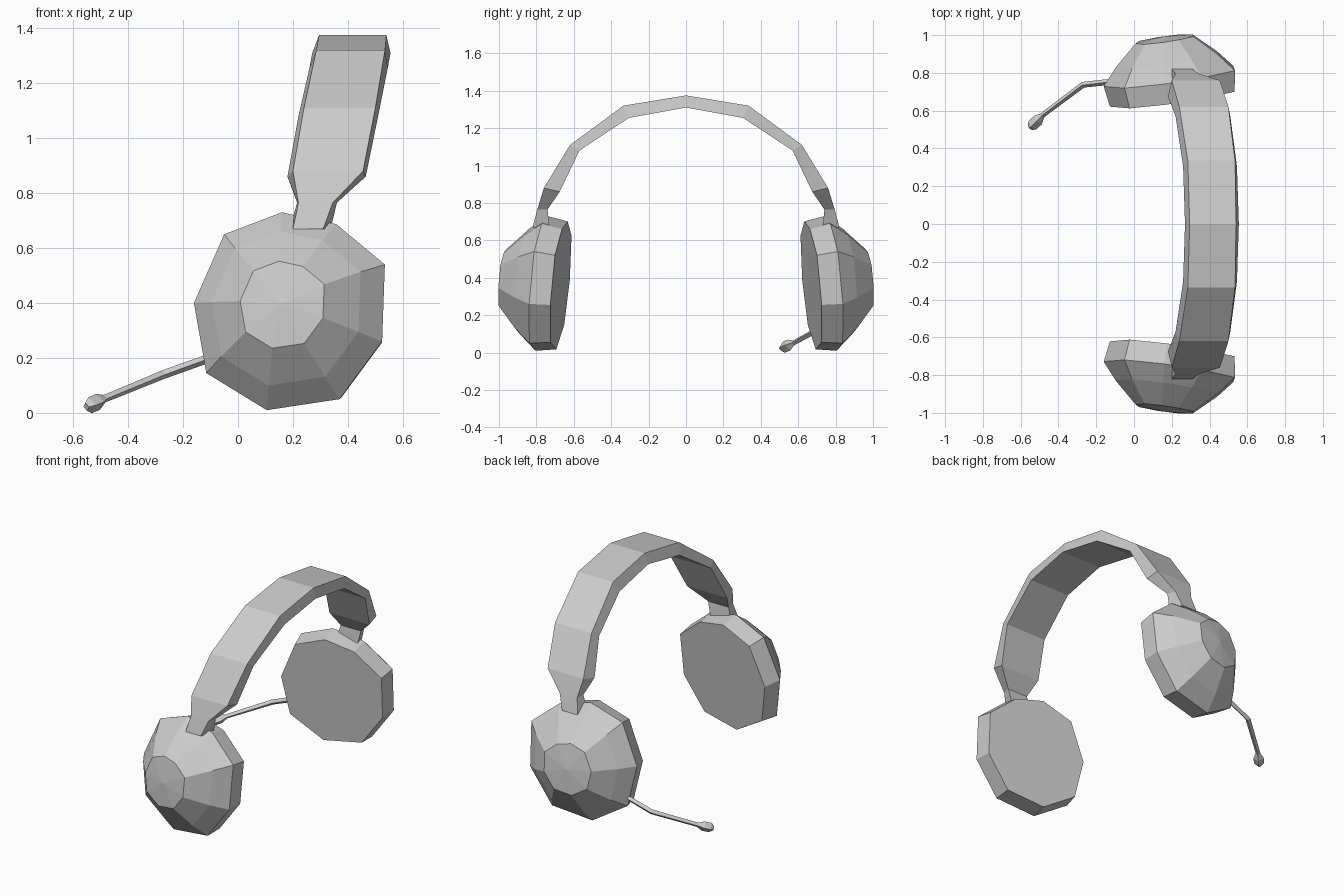
import bpy, bmesh
from mathutils import Vector

if "Cube" in bpy.data.objects:
    bpy.data.objects.remove(bpy.data.objects["Cube"])


def loft(name, rings, cap_start=True, cap_end=True, mirror=False):
    """Skin a list of equal-length point rings; optionally mirror across y."""
    bm = bmesh.new()
    loops = [[bm.verts.new(p) for p in ring] for ring in rings]
    n = len(loops[0])
    for a, b in zip(loops, loops[1:]):
        for i in range(n):
            j = (i + 1) % n
            bm.faces.new((a[i], a[j], b[j], b[i]))
    if cap_start:
        bm.faces.new(loops[0])
    if cap_end:
        # shallow fan closing the last ring
        bmesh.ops.poke(bm, faces=[bm.faces.new(loops[-1])])
    bmesh.ops.recalc_face_normals(bm, faces=bm.faces)
    if not (cap_start and cap_end):
        # open half: make sure the first face points away from the model's inside
        bm.faces.ensure_lookup_table()
        top = max(bm.faces, key=lambda f: f.calc_center_median().z)
        if top.normal.z < 0:
            bmesh.ops.reverse_faces(bm, faces=bm.faces)
    me = bpy.data.meshes.new(name)
    bm.to_mesh(me)
    bm.free()
    ob = bpy.data.objects.new(name, me)
    bpy.context.collection.objects.link(ob)
    if mirror:
        m = ob.modifiers.new("mirror", 'MIRROR')
        m.use_axis = (False, True, False)
        m.use_mirror_merge = True
    return ob


# Ear cups: nine-sided rim outline (x, z about the cup centre), tilted outward
RIM = [(.345, .163), (.168, .31), (-.03, .353), (-.24, .273), (-.35, .023),
       (-.305, -.232), (-.085, -.367), (.18, -.327), (.335, -.117)]
NORMAL = Vector((-.14, 1, .10))


def cup_ring(scale, h):
    c = Vector((.205, .67, .366)) + NORMAL * h
    return [c + Vector((x * scale, (.14 * x - .10 * z) * scale, z * scale))
            for x, z in RIM]


cups = loft("ear_cups", [cup_ring(s, h) for s, h in
                         [(.95, 0), (1, .11), (.78, .20), (.44, .308)]], mirror=True)
# raise the outer centre point a little
tip = max(cups.data.vertices, key=lambda v: -((v.co - Vector((.16, .98, .397))).length))
tip.co += NORMAL * .015

# Headband: half profile from crown to neck, (y, z, x_left, x_right)
OUTER = [(0, 1.375, .295, .54), (.335, 1.32, .285, .535), (.62, 1.11, .24, .50),
         (.76, .88, .20, .455), (.795, .765, .22, .345), (.82, .67, .20, .31)]
INNER = [(0, 1.31, .27, .555), (.305, 1.255, .26, .545), (.57, 1.08, .22, .51),
         (.675, .86, .18, .465), (.74, .765, .215, .36), (.73, .66, .185, .335)]
loft("headband", [[(o[2], o[0], o[1]), (o[3], o[0], o[1]),
                   (i[3], i[0], i[1]), (i[2], i[0], i[1])]
                  for o, i in zip(OUTER, INNER)], cap_start=False, mirror=True)


# Microphone boom: square tube along a bent path, flaring at the tip
def tube(name, path):
    pts = [Vector(p[:3]) for p in path]
    rings = []
    for k, p in enumerate(pts):
        d = (pts[min(k + 1, len(pts) - 1)] - pts[max(k - 1, 0)]).normalized()
        side = d.cross(Vector((0, 0, 1))).normalized()
        up = side.cross(d)
        r = path[k][3]
        rings.append([p + side * r, p + up * r, p - side * r, p - up * r])
    return loft(name, rings)


tube("microphone_boom", [(-.06, .76, .215, .016), (-.27, .737, .14, .016),
                         (-.49, .572, .05, .014)])
tube("microphone_tip", [(-.485, .575, .052, .014), (-.51, .55, .040, .031),
                        (-.538, .522, .028, .030), (-.552, .51, .022, .016)])
